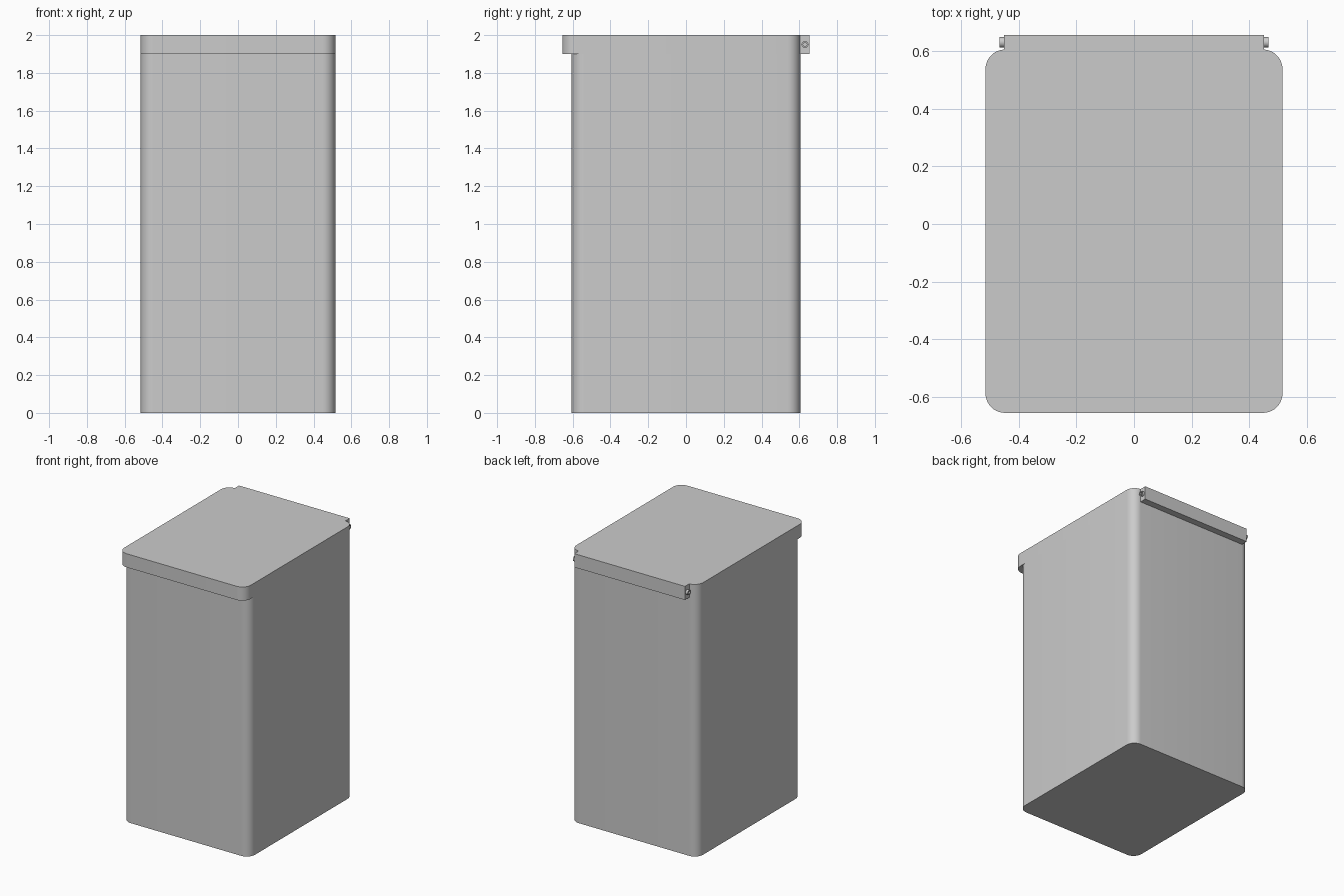
import bpy, bmesh, math
from mathutils import Matrix

if "Cube" in bpy.data.objects:
    bpy.data.objects.remove(bpy.data.objects["Cube"], do_unlink=True)

grey = bpy.data.materials.new("light grey")
grey.use_nodes = True
colour = (0.6, 0.6, 0.6, 1)
grey.diffuse_color = colour
grey.node_tree.nodes["Principled BSDF"].inputs["Base Color"].default_value = colour


def add_object(name, bm, smooth=True):
    bmesh.ops.recalc_face_normals(bm, faces=bm.faces[:])
    mesh = bpy.data.meshes.new(name)
    bm.to_mesh(mesh)
    bm.free()
    mesh.materials.append(grey)
    obj = bpy.data.objects.new(name, mesh)
    bpy.context.collection.objects.link(obj)
    if smooth:
        bpy.ops.object.select_all(action="DESELECT")
        obj.select_set(True)
        bpy.context.view_layer.objects.active = obj
        bpy.ops.object.shade_smooth_by_angle(angle=math.radians(30))
    return obj


def box(x, y0, y1, z0, z1, radius=0):
    """Box of half width x, with its vertical edges rounded."""
    bm = bmesh.new()
    place = (Matrix.Translation((0, (y0 + y1) / 2, (z0 + z1) / 2))
             @ Matrix.Diagonal((2 * x, y1 - y0, z1 - z0, 1)))
    bmesh.ops.create_cube(bm, size=1, matrix=place)
    if radius:
        upright = [e for e in bm.edges
                   if abs(e.verts[0].co.z - e.verts[1].co.z) > 0.01]
        bmesh.ops.bevel(bm, geom=upright, offset=radius, segments=10,
                        profile=0.5, affect="EDGES")
    return bm


def hinge_pin(side):
    """Short round boss with a recessed centre, facing outwards."""
    bm = bmesh.new()
    rings = []
    for radius, x in ((0.018, 0.44), (0.018, 0.467), (0.01, 0.467), (0.01, 0.455)):
        rings.append([bm.verts.new((side * x,
                                    0.63 + radius * math.cos(i * math.tau / 24),
                                    1.95 + radius * math.sin(i * math.tau / 24)))
                      for i in range(24)])
    for a, b in zip(rings, rings[1:]):
        for i in range(24):
            j = (i + 1) % 24
            bm.faces.new((a[i], a[j], b[j], b[i]))
    bm.faces.new(rings[0])
    bm.faces.new(rings[-1])
    return bm


# Bin body, and lid that overhangs the front
add_object("body", box(0.515, -0.605, 0.605, 0, 1.9, 0.068))
add_object("lid", box(0.515, -0.655, 0.605, 1.9, 2, 0.068))

# Hinge bar along the back, with a pin at each end
add_object("hinge_bar", box(0.45, 0.58, 0.655, 1.9, 2), smooth=False)
for side, label in ((1, "left"), (-1, "right")):
    add_object(label + "_hinge_pin", hinge_pin(side))
